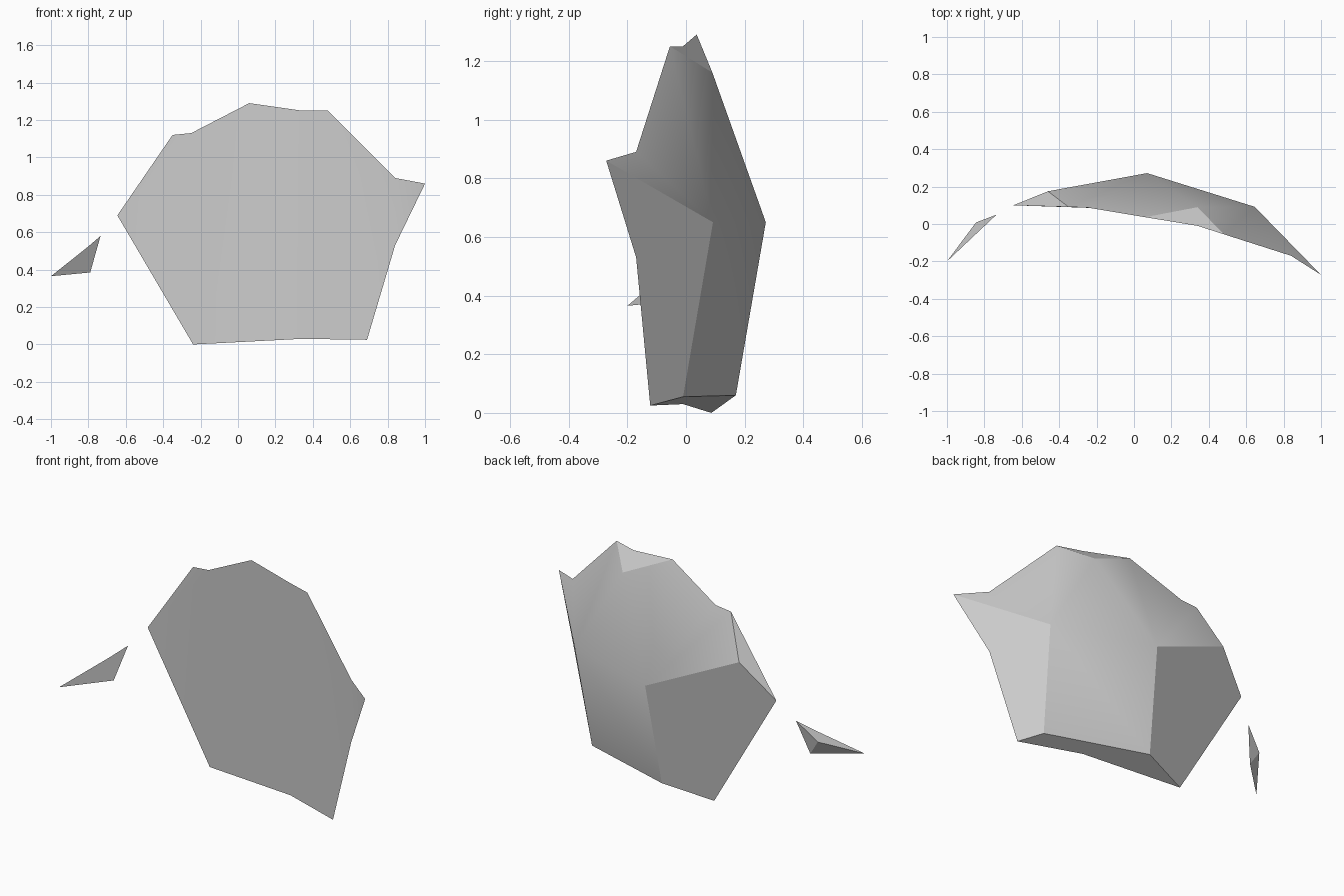
import bpy
import bmesh

cube = bpy.data.objects.get("Cube")
if cube:
    bpy.data.objects.remove(cube, do_unlink=True)

# One plain stone colour
stone = bpy.data.materials.new("stone_grey")
stone.use_nodes = True
colour = (0.6, 0.6, 0.6, 1.0)
stone.diffuse_color = colour
stone.node_tree.nodes["Principled BSDF"].inputs["Base Color"].default_value = colour

# Plan of the folded front surface: (x, y) at each vertical crease
FOLDS = [(-1.0, -0.2), (-0.735, 0.05), (-0.645, 0.1), (-0.25, 0.088),
         (0.34, -0.01), (0.84, -0.17), (1.0, -0.272)]


def fold_depth(x):
    """Depth of the folded front surface at a given x."""
    for (xa, ya), (xb, yb) in zip(FOLDS, FOLDS[1:]):
        if x <= xb:
            return ya + (yb - ya) * (x - xa) / (xb - xa)
    return FOLDS[-1][1]


def build_shard(name, outline, back, faces):
    """Shard with an outline (x, z) laid on the folds and free back corners."""
    bm = bmesh.new()
    corner = {k: bm.verts.new((x, fold_depth(x), z)) for k, (x, z) in outline.items()}
    corner.update({k: bm.verts.new(p) for k, p in back.items()})
    for face in faces.split():
        bm.faces.new([corner[k] for k in face])
    bmesh.ops.recalc_face_normals(bm, faces=bm.faces)
    mesh = bpy.data.meshes.new(name)
    bm.to_mesh(mesh)
    bm.free()
    mesh.materials.append(stone)
    shard = bpy.data.objects.new(name, mesh)
    bpy.context.collection.objects.link(shard)
    bpy.ops.object.select_all(action="DESELECT")
    shard.select_set(True)
    bpy.context.view_layer.objects.active = shard
    bpy.ops.object.shade_smooth_by_angle()
    return shard


# Large shard: creased front sheet, then the faceted broken back
build_shard(
    "large_shard",
    outline={
        "A": (-0.645, 0.69), "B": (-0.35, 1.12), "C": (-0.25, 1.13),
        "D": (0.06, 1.29), "E": (0.34, 1.25), "F": (0.48, 1.25),
        "G": (0.84, 0.89), "H": (1.0, 0.86), "I": (0.84, 0.53),
        "J": (0.69, 0.025), "K": (0.34, 0.03), "L": (-0.24, 0.0),
    },
    back={
        "M": (0.07, 0.272, 0.65), "N": (0.035, 0.17, 0.06),
        "O": (0.605, -0.01, 0.055), "P": (0.645, 0.092, 0.65),
        "Q": (0.34, 0.09, 1.16), "R": (-0.46, 0.175, 0.89),
    },
    faces="ABCL CDEKL EFGIJK GHI "
          "PMNO MRALN RAB QMRBCD QPM PQFGH HIJOP DQFE OJKLN",
)

# Small loose splinter at the side
build_shard(
    "small_splinter",
    outline={"S": (-1.0, 0.365), "U": (-0.79, 0.385),
             "T": (-0.735, 0.58), "W": (-0.805, 0.52)},
    back={"V": (-0.845, 0.008, 0.47)},
    faces="SUTW VTU VUS VSWT",
)
